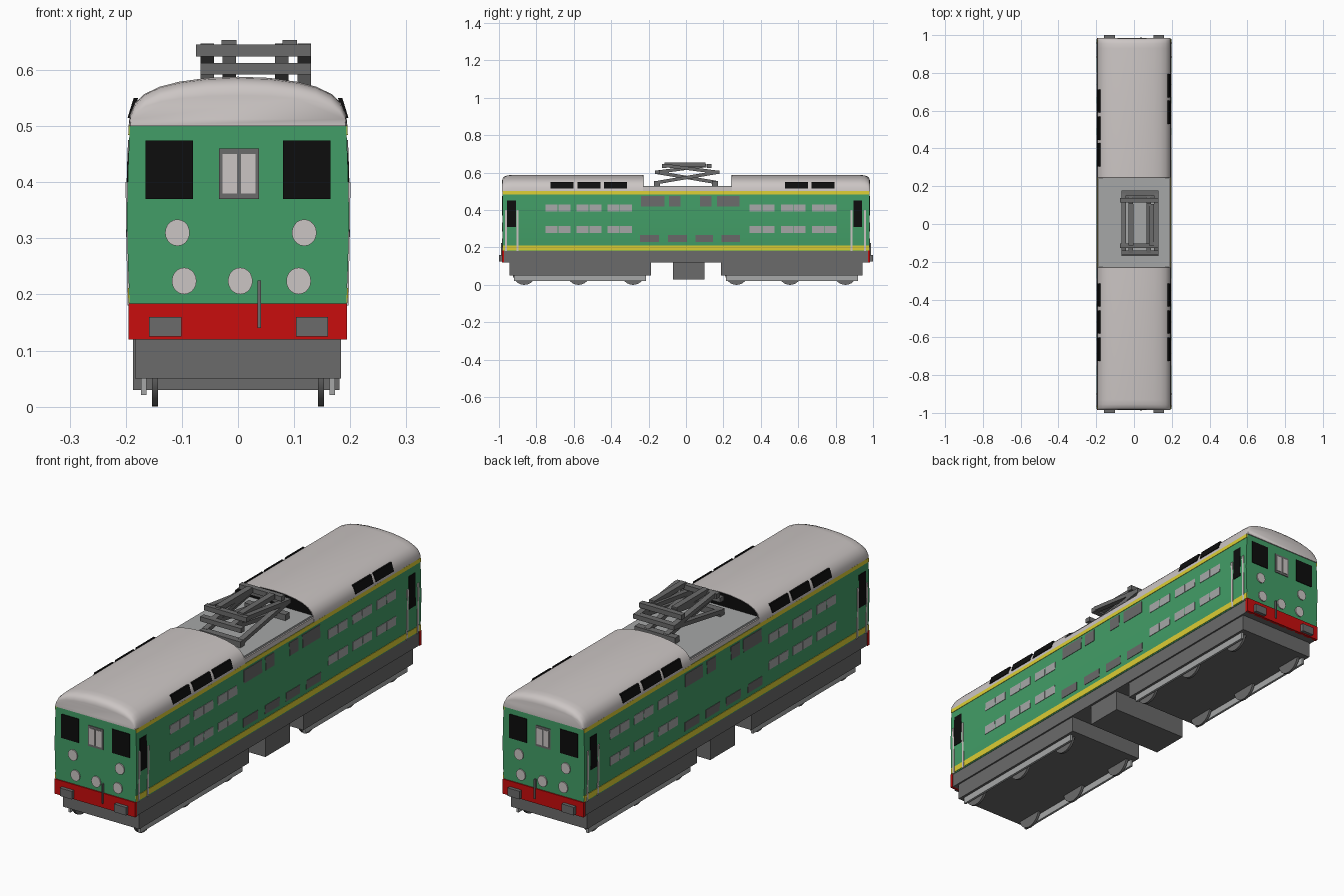
import bpy, bmesh, math
from mathutils import Vector

if "Cube" in bpy.data.objects:
    bpy.data.objects.remove(bpy.data.objects["Cube"])


def mat(name, r, g, b):
    m = bpy.data.materials.new(name)
    m.diffuse_color = (r, g, b, 1)
    m.use_nodes = True
    m.node_tree.nodes["Principled BSDF"].inputs["Base Color"].default_value = m.diffuse_color
    return m


GREEN = mat("body green", 0.055, 0.34, 0.135)
RED = mat("buffer red", 0.58, 0.004, 0.004)
YELLOW = mat("stripe yellow", 0.72, 0.62, 0.035)
DARK = mat("dark grey", 0.145, 0.145, 0.145)
BLACK = mat("black", 0.004, 0.004, 0.004)
LIGHT = mat("roof light grey", 0.60, 0.56, 0.55)
MID = mat("panel grey", 0.38, 0.39, 0.39)


def finish(name, bm, m):
    bmesh.ops.recalc_face_normals(bm, faces=bm.faces)
    me = bpy.data.meshes.new(name)
    bm.to_mesh(me)
    bm.free()
    me.materials.append(m)
    ob = bpy.data.objects.new(name, me)
    bpy.context.collection.objects.link(ob)
    return ob


def add_box(bm, x0, x1, y0, y1, z0, z1):
    r = bmesh.ops.create_cube(bm, size=1)
    for v in r["verts"]:
        v.co = Vector(((x0, x1)[v.co.x > 0], (y0, y1)[v.co.y > 0], (z0, z1)[v.co.z > 0]))


def boxes(name, m, *dims):
    bm = bmesh.new()
    for d in dims:
        add_box(bm, *d)
    return finish(name, bm, m)


def loft(name, m, sections):
    """Skin closed sections (lists of points) and cap both ends."""
    bm = bmesh.new()
    rings = [[bm.verts.new(p) for p in s] for s in sections]
    n = len(rings[0])
    for a, b in zip(rings, rings[1:]):
        for i in range(n):
            bm.faces.new((a[i], a[(i + 1) % n], b[(i + 1) % n], b[i]))
    bm.faces.new(rings[0])
    bm.faces.new(rings[-1])
    return finish(name, bm, m)


def smooth(ob, angle=35):
    bpy.context.view_layer.objects.active = ob
    ob.select_set(True)
    bpy.ops.object.shade_smooth_by_angle(angle=math.radians(angle))
    ob.select_set(False)


# Body shell with gently bulging sides
SIDE = [(0.193, 0.18), (0.196, 0.25), (0.198, 0.34), (0.196, 0.42), (0.193, 0.502)]


def side_x(z):
    for (xa, za), (xb, zb) in zip(SIDE, SIDE[1:]):
        if z <= zb:
            return xa + (xb - xa) * (z - za) / (zb - za)
    return SIDE[-1][0]


prof = SIDE + [(-x, z) for x, z in reversed(SIDE)]
smooth(loft("body", GREEN, [[(x, y, z) for x, z in prof] for y in (-0.98, 0.98)]))


def side_plates(name, m, z0, z1, spans, out=0.002):
    """Thin plates following the side, on both sides of the body."""
    bm = bmesh.new()
    for s in (-1, 1):
        for y0, y1 in spans:
            r = bmesh.ops.create_cube(bm, size=1)
            for v in r["verts"]:
                z = z1 if v.co.z > 0 else z0
                x = side_x(z) + (out if v.co.x > 0 else -0.004)
                v.co = Vector((s * x, y1 if v.co.y > 0 else y0, z))
    return finish(name, bm, m)


# Stripes, ventilation grilles, panels and doors
side_plates("lower_stripe", YELLOW, 0.185, 0.211, [(-0.98, 0.98)])
side_plates("upper_stripe", YELLOW, 0.484, 0.501, [(-0.98, 0.98)])
grilles = [(y + k, y + k + 0.064) for y in (-0.75, -0.585, -0.42, 0.34, 0.507, 0.673)
           for k in (0, 0.068)]
side_plates("upper_grilles", MID, 0.392, 0.43, grilles)
side_plates("lower_grilles", MID, 0.277, 0.315, grilles)
side_plates("upper_panels", DARK, 0.42, 0.475,
            [(-0.24, -0.115), (-0.09, -0.03), (0.075, 0.135), (0.165, 0.285)])
side_plates("lower_panels", DARK, 0.23, 0.268,
            [(-0.245, -0.145), (-0.095, 0.005), (0.05, 0.145), (0.19, 0.29)])
side_plates("cab_doors", BLACK, 0.31, 0.452, [(-0.957, -0.91), (0.895, 0.94)])
side_plates("handrails", LIGHT, 0.18, 0.40,
            [(y, y + 0.01) for y in (-0.967, -0.905, 0.88, 0.953)], 0.004)

# Arched roof halves with rounded outer ends
HALF = [(0.195, 0.0), (0.193, 0.02), (0.184, 0.041), (0.167, 0.057), (0.14, 0.07),
        (0.105, 0.079), (0.055, 0.086), (0, 0.088)]
ARCH = HALF + [(-x, z) for x, z in reversed(HALF[:-1])]
ENDS = [(0.984, 0.62, 0.985), (0.981, 0.78, 0.99), (0.972, 0.90, 0.995),
        (0.955, 0.97, 1), (0.93, 1, 1)]
for name, s, inner in (("front_roof", -1, 0.23), ("rear_roof", 1, 0.245)):
    stations = ENDS + [(inner, 1, 1)]
    smooth(loft(name, LIGHT, [[(x * fx, s * y, 0.5 + z * fz) for x, z in ARCH]
                              for y, fz, fx in stations]), 45)
    # Dark bulkhead closing the roof towards the well
    loft(name + "_bulkhead", BLACK, [[(x * 0.985, s * y, 0.5 + z * 0.985) for x, z in ARCH]
                                     for y in (inner - 0.002, inner + 0.004)])

# Sunken roof well that carries the current collector
boxes("roof_well_sides", LIGHT, (-0.193, 0.193, -0.23, 0.245, 0.50, 0.522))
boxes("roof_well_floor", MID, (-0.187, 0.187, -0.23, 0.245, 0.52, 0.53))

# Roof windows, leaning with the roof edge
bm = bmesh.new()
for s in (-1, 1):
    rear = (0.53, 0.67) if s > 0 else (0.305, 0.445, 0.59)
    for y0 in (-0.725, -0.58, -0.438) + rear:
        r = bmesh.ops.create_cube(bm, size=1)
        for v in r["verts"]:
            up = v.co.z > 0
            x = (0.186 if up else 0.197) - (0.008 if v.co.x < 0 else 0)
            v.co = Vector((s * x, y0 + (0.123 if v.co.y > 0 else 0), 0.55 if up else 0.514))
finish("roof_windows", bm, BLACK)

# Both cab ends: windows, lamps, buffer beam, buffers and hook
for end, s in (("front", -1), ("rear", 1)):
    def e(x0, x1, z0, z1, d0, d1):
        ya, yb = sorted((s * d0, s * d1))
        return (x0, x1, ya, yb, z0, z1)
    boxes(end + "_windows", BLACK, e(-0.165, -0.08, 0.37, 0.474, 0.976, 0.983),
          e(0.08, 0.165, 0.37, 0.474, 0.976, 0.983))
    boxes(end + "_centre_frame", DARK, e(-0.034, 0.037, 0.37, 0.46, 0.976, 0.983))
    boxes(end + "_centre_panes", LIGHT, e(-0.028, -0.002, 0.38, 0.45, 0.978, 0.985),
          e(0.005, 0.031, 0.38, 0.45, 0.978, 0.985))
    boxes(end + "_buffer_beam", RED, e(-0.195, 0.194, 0.12, 0.184, 0.972, 0.985))
    boxes(end + "_buffers", DARK, e(-0.159, -0.101, 0.125, 0.16, 0.98, 1.0),
          e(0.103, 0.16, 0.125, 0.16, 0.98, 1.0))
    boxes(end + "_hook", DARK, e(0.035, 0.041, 0.14, 0.225, 0.98, 0.99))
    bm = bmesh.new()
    for x, z in ((-0.108, 0.31), (0.118, 0.31), (-0.096, 0.224), (0.004, 0.224), (0.108, 0.224)):
        r = bmesh.ops.create_cone(bm, cap_ends=True, segments=20, radius1=0.022,
                                  radius2=0.022, depth=0.008)
        for v in r["verts"]:
            v.co = Vector((x + v.co.x, s * 0.981 + v.co.z, z + v.co.y * 1.08))
    finish(end + "_lamps", bm, LIGHT)

# Underframe, bogie blocks and centre equipment box
boxes("underframe", DARK, (-0.191, 0.191, -0.978, 0.978, 0.12, 0.183))
boxes("bogies", DARK, (-0.184, 0.184, -0.943, -0.187, 0.05, 0.122),
      (-0.184, 0.184, 0.187, 0.943, 0.05, 0.122))
boxes("equipment_box", DARK, (-0.187, 0.181, -0.07, 0.1, 0.03, 0.122))
boxes("bogie_side_bars", MID, *[(s * 0.168 - 0.005, s * 0.168 + 0.005, y0, y1, 0.021, 0.052)
                                for s in (-1, 1) for y0, y1 in ((-0.92, -0.215), (0.215, 0.92))])

# Wheels
bm = bmesh.new()
for y in (-0.865, -0.575, -0.283, 0.27, 0.556, 0.852):
    for s in (-1, 1):
        r = bmesh.ops.create_cone(bm, cap_ends=True, segments=24, radius1=0.062,
                                  radius2=0.062, depth=0.011)
        for v in r["verts"]:
            v.co = Vector((s * 0.148 + v.co.z, y + v.co.x, 0.062 + v.co.y))
smooth(finish("wheels", bm, DARK))


# Folded current collector: base, crossed arms and contact head
def arm(bm, x, w, a, b, t=0.018):
    """Bar in the side plane from a=(y,z) to b, t tall and w wide."""
    r = bmesh.ops.create_cube(bm, size=1)
    for v in r["verts"]:
        y, z = b if v.co.y > 0 else a
        v.co = Vector((x + v.co.x * w, y, z + v.co.z * t))


bm = bmesh.new()
for x in (-0.055, 0.118):
    arm(bm, x, 0.024, (-0.15, 0.548), (0.17, 0.602))
    arm(bm, x, 0.024, (-0.11, 0.638), (0.17, 0.602))
for x in (-0.016, 0.078):
    arm(bm, x, 0.024, (-0.16, 0.602), (0.16, 0.548))
    arm(bm, x, 0.024, (-0.16, 0.602), (0.11, 0.638))
for y0, y1, z0, z1 in ((-0.17, -0.14, 0.53, 0.556), (0.14, 0.17, 0.53, 0.556),
                       (-0.165, -0.14, 0.592, 0.612), (0.15, 0.178, 0.592, 0.612)):
    add_box(bm, -0.067, 0.13, y0, y1, z0, z1)
for y in (-0.115, 0.125):
    add_box(bm, -0.075, 0.13, y - 0.012, y + 0.012, 0.624, 0.645)
for x in (-0.016, 0.092):
    add_box(bm, x - 0.013, x + 0.013, -0.115, 0.105, 0.632, 0.653)
finish("current_collector", bm, DARK)
